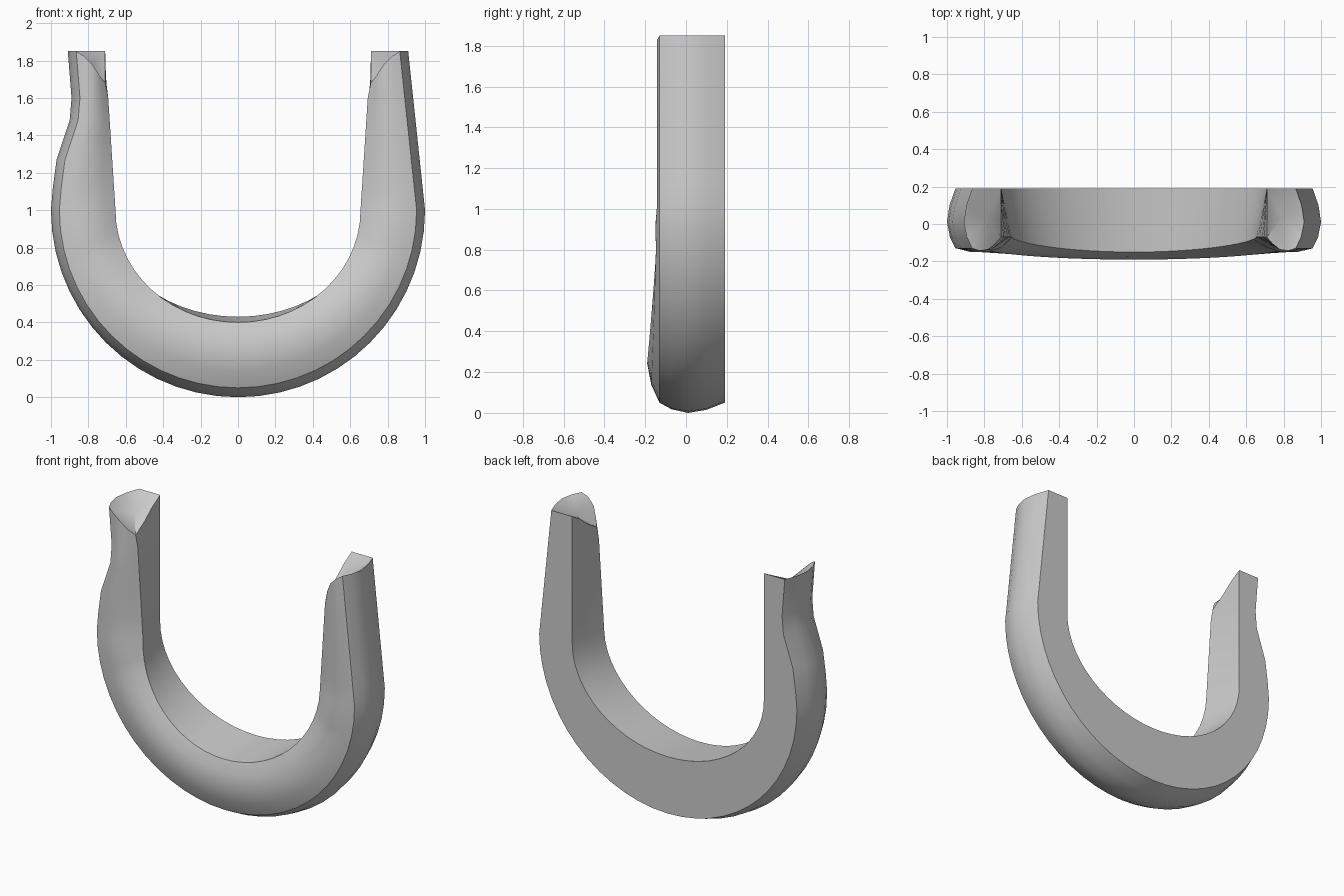
import bpy, bmesh, math

if "Cube" in bpy.data.objects:
    bpy.data.objects.remove(bpy.data.objects["Cube"])

mat = bpy.data.materials.new("light grey")
mat.diffuse_color = (0.6, 0.6, 0.6, 1)
mat.use_nodes = True
mat.node_tree.nodes["Principled BSDF"].inputs["Base Color"].default_value = mat.diffuse_color

TOP = 1.85
LEG_Z = [1.85, 1.6, 1.48, 1.27, 1.12]
DENT = [0.91, 0.89, 0.90, 0.97, 0.99]      # outer width of the dented left leg
ARC = 14                                   # steps per quarter of the bend
# how far each section point is cut down at the leg tip
DROP = [0, 0.05, 0.12, 0.17, 0.13, 0.07, 0.025, 0, 0, 0, 0, 0]


def section(inner_back, inner_front, outer, rim, s, extra=0.0):
    """One cross-section: flat back, straight inner wall, domed front, bulged outer wall."""
    def mix(a, b, t):
        return [a[0] + (b[0] - a[0]) * t, a[1] + (b[1] - a[1]) * t]
    y_in = -0.07 - 0.08 * s
    pts = []
    for t in (0, 0.33, 0.67, 1):           # inner wall, back to front
        x, z = mix(inner_back, inner_front, t)
        pts.append((x, 0.19 + (y_in - 0.19) * t, z))
    for t in (0.2, 0.45, 0.75):            # domed front
        x, z = mix(inner_front, rim, t)
        y = y_in + (-0.13 - y_in) * t - (0.04 + 0.01 * s) * math.sin(math.pi * t)
        pts.append((x, y - extra * (1 - t), z))
    for t, y in ((0, -0.13), (0.65, -0.07), (1, 0.01), (0.7, 0.1), (0, 0.19)):
        x, z = mix(rim, outer, t)          # bulged outer wall
        pts.append((x, y, z))
    return pts


def leg(sign):
    """Straight leg sections, tip first."""
    out = []
    for i, z in enumerate(LEG_Z):
        f = (TOP - z) / (TOP - 1.0)
        w = 0.91 + 0.09 * f if sign > 0 else DENT[i]
        sec = section((0.71, z), (0.71 - 0.055 * f, z), (w, z), (w - 0.045, z), 0)
        if i == 0:
            sec = [(x, y, zz - d) for (x, y, zz), d in zip(sec, DROP)]
        out.append([(sign * x, y, zz) for x, y, zz in sec])
    return out


def bend():
    """Round bend sections from the left leg to the right leg."""
    out = []
    for i in range(2 * ARC + 1):
        a = math.pi + math.pi * i / (2 * ARC)
        c, n = math.cos(a), math.sin(a)
        bump = 0.02 if i in (1, 2 * ARC - 1) else 0
        out.append(section((0.71 * c, 1 + 0.57 * n), (0.655 * c, 1 + 0.6 * n),
                           (c, 1 + n), (0.955 * c, 1 + 0.95 * n),
                           abs(n) ** 1.3, bump))
    return out


# U-shaped body: skin all sections in order
sections = leg(-1) + bend() + leg(1)[::-1]
bm = bmesh.new()
rings = [[bm.verts.new(p) for p in s] for s in sections]
N = len(rings[0])
for r0, r1 in zip(rings, rings[1:]):
    for j in range(N):
        k = (j + 1) % N
        bm.faces.new((r0[j], r0[k], r1[k], r1[j]))

# hollowed tips
for ring, sign in ((rings[0], -1), (rings[-1], 1)):
    mid = bm.verts.new((sign * 0.79, 0.03, 1.77))
    for j in range(N):
        bm.faces.new((ring[j], ring[(j + 1) % N], mid))

bmesh.ops.recalc_face_normals(bm, faces=bm.faces)
me = bpy.data.meshes.new("u_shaped_body")
bm.to_mesh(me)
bm.free()
me.materials.append(mat)
body = bpy.data.objects.new("u_shaped_body", me)
bpy.context.collection.objects.link(body)
bpy.context.view_layer.objects.active = body
body.select_set(True)
bpy.ops.object.shade_smooth_by_angle(angle=math.radians(35))
